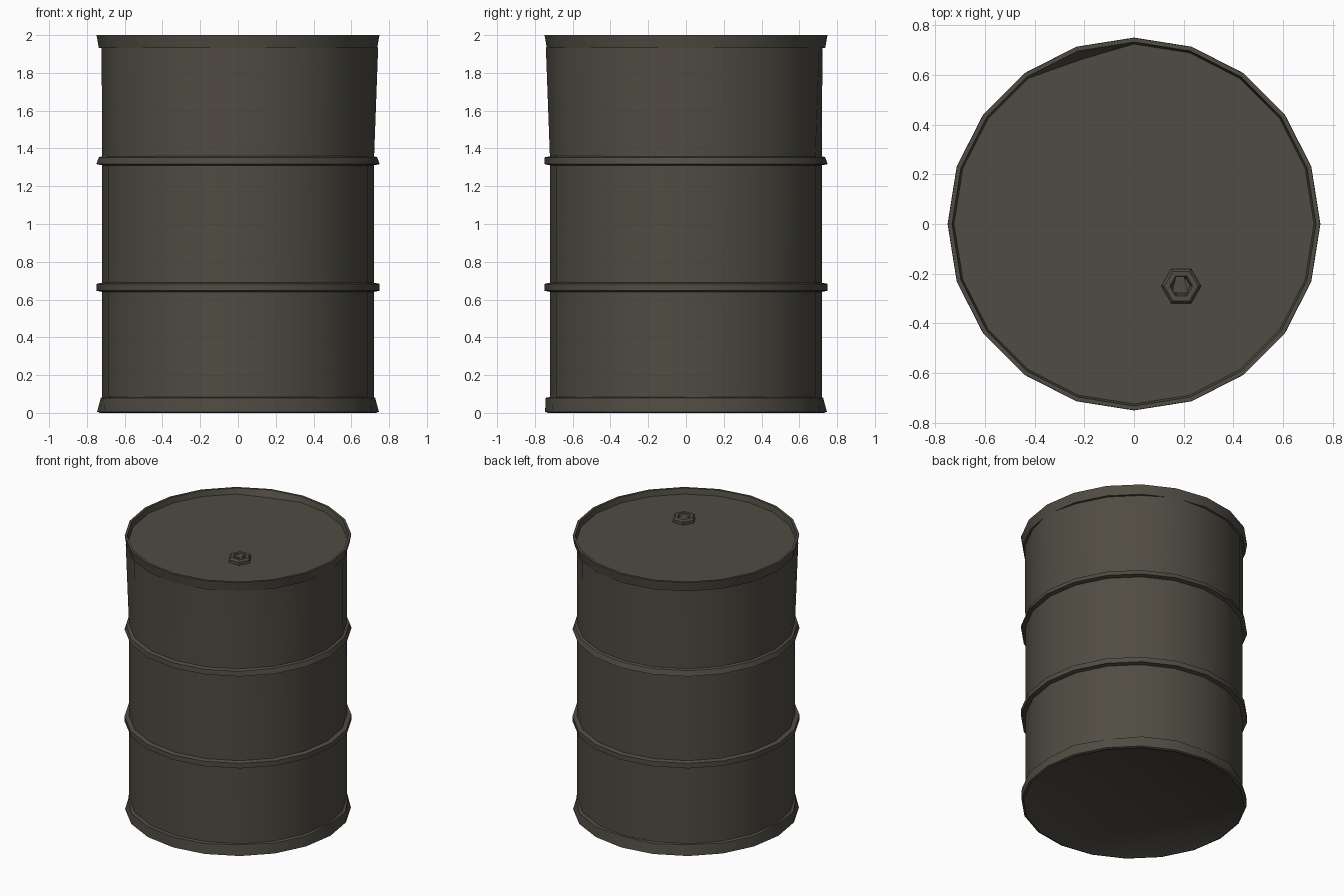
import bpy, bmesh, math

cube = bpy.data.objects.get("Cube")
if cube:
    bpy.data.objects.remove(cube, do_unlink=True)

SIDES = 20
LID_Z = 1.96

mat = bpy.data.materials.new("weathered olive steel")
mat.use_nodes = True
colour = (0.080, 0.072, 0.056, 1)
mat.diffuse_color = colour
mat.node_tree.nodes["Principled BSDF"].inputs["Base Color"].default_value = colour


def finish(name, bm, angle=35):
    bmesh.ops.recalc_face_normals(bm, faces=bm.faces)
    mesh = bpy.data.meshes.new(name)
    bm.to_mesh(mesh)
    bm.free()
    mesh.materials.append(mat)
    obj = bpy.data.objects.new(name, mesh)
    bpy.context.collection.objects.link(obj)
    bpy.ops.object.select_all(action="DESELECT")
    obj.select_set(True)
    bpy.context.view_layer.objects.active = obj
    bpy.ops.object.shade_smooth_by_angle(angle=math.radians(angle))
    return obj


def lathe(profile, sides, tweak=None, centre=(0, 0), cap_start=True, cap_end=True):
    """Sweep (radius, height) points round z; tweak(row, i, r, z) may adjust each point."""
    bm = bmesh.new()
    rows = []
    for row, (radius, height) in enumerate(profile):
        ring = []
        for i in range(sides):
            r, z = tweak(row, i, radius, height) if tweak else (radius, height)
            a = math.tau * i / sides
            ring.append(bm.verts.new((centre[0] + r * math.cos(a), centre[1] + r * math.sin(a), z)))
        rows.append(ring)
    for low, high in zip(rows, rows[1:]):
        for i in range(sides):
            j = (i + 1) % sides
            bm.faces.new((low[i], low[j], high[j], high[i]))
    if cap_start:
        bm.faces.new(rows[0])
    if cap_end:
        bm.faces.new(rows[-1])
    return bm


# Barrel wall: the upper edge is knocked outward at a few points
BULGED = (0, 4, 12, 15, 17)


def bulge(row, i, r, z):
    return (0.742 if row == 2 and i in BULGED else r), z


finish("barrel_wall", lathe([(0.72, 0.02), (0.72, 1.34), (0.722, 1.935)], SIDES,
                            bulge, cap_start=False, cap_end=False))


# Bottom rim with base plate, its upper edge battered unevenly
def battered(row, i, r, z):
    return (0.726 if row == 3 and i % 5 in (0, 2) and i != 15 else r), z


finish("bottom_rim", lathe([(0.72, 0.006), (0.73, 0.0), (0.746, 0.006), (0.743, 0.08), (0.715, 0.085)],
                           SIDES, battered, cap_end=False))

# Rolling hoops
finish("lower_hoop", lathe([(0.715, 0.64), (0.75, 0.647), (0.75, 0.683), (0.715, 0.69)],
                           SIDES, cap_start=False, cap_end=False))


def lean(row, i, r, z):
    return (0.748 if row == 2 and 13 <= i <= 17 else r), z


finish("upper_hoop", lathe([(0.715, 1.31), (0.75, 1.317), (0.737, 1.353), (0.715, 1.36)],
                           SIDES, lean, cap_start=False, cap_end=False))


# Top rim and recessed lid, with one dent in the lid edge at the back
def dent(row, i, r, z):
    if i == 6 and row == 4:
        return 0.695, LID_Z
    return r, z


finish("top_rim_and_lid", lathe([(0.715, 1.93), (0.737, 1.932), (0.749, 2.0), (0.732, 2.0), (0.724, LID_Z)],
                                SIDES, dent, cap_start=False))

# Hexagonal bung with a sunken centre
BUNG = (0.19, -0.25)
finish("bung", lathe([(0.08, LID_Z - 0.005), (0.08, 1.982), (0.068, 1.995), (0.046, 1.995), (0.036, 1.97)],
                     6, centre=BUNG), 20)

# Tapered grip across the bung recess
bm = bmesh.new()
bmesh.ops.create_cube(bm, size=1)
for v in bm.verts:
    taper = 0.065 if v.co.y < 0 else 0.03
    v.co = (BUNG[0] - 0.005 + v.co.x * taper, BUNG[1] + 0.01 + v.co.y * 0.075, 1.98 + v.co.z * 0.024)
finish("bung_grip", bm, 20)
